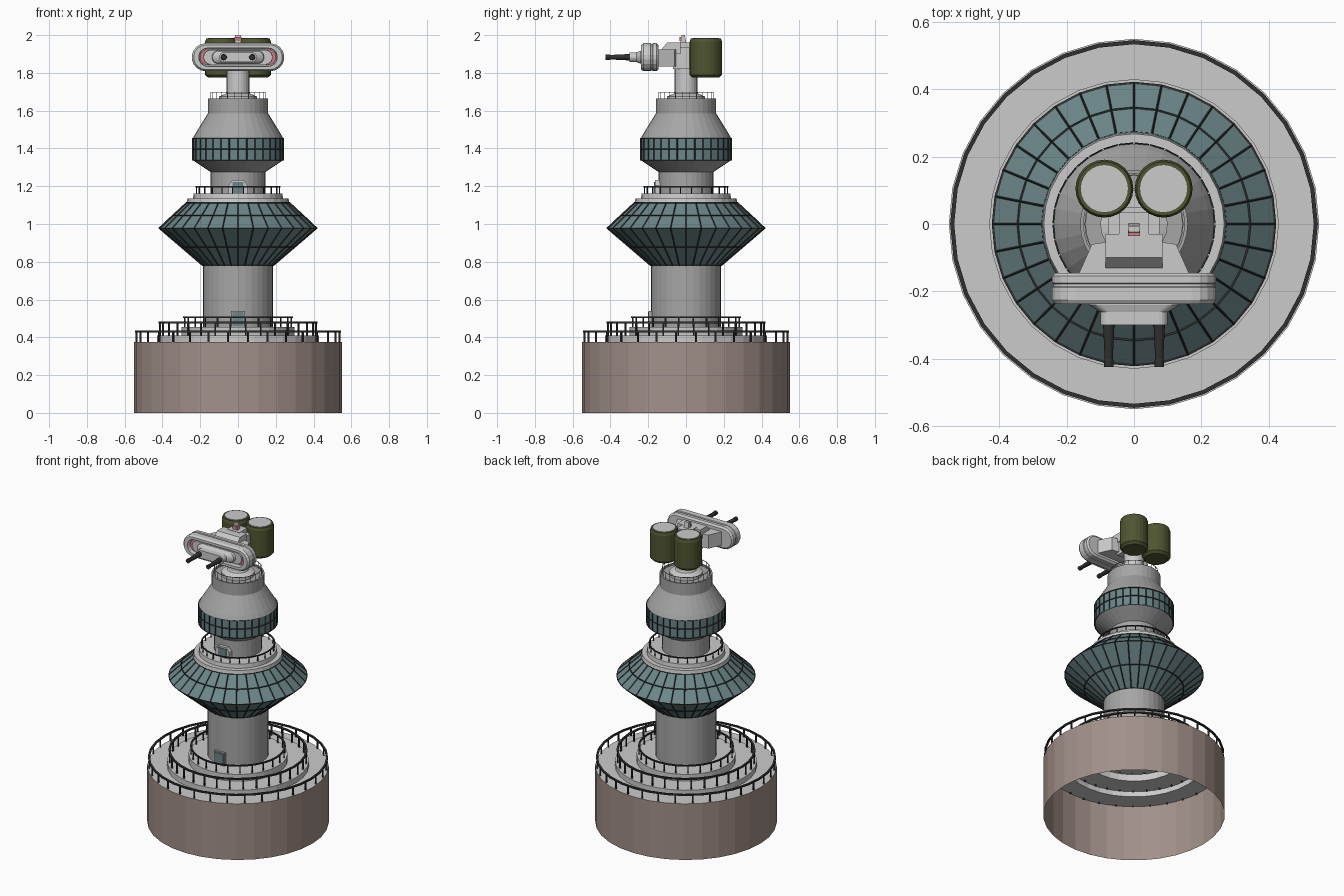
import bpy, bmesh, math
from mathutils import Vector

if "Cube" in bpy.data.objects:
    bpy.data.objects.remove(bpy.data.objects["Cube"])


def mat(name, *c):
    m = bpy.data.materials.new(name)
    m.diffuse_color = (*c, 1)
    m.use_nodes = True
    m.node_tree.nodes["Principled BSDF"].inputs["Base Color"].default_value = m.diffuse_color
    return m


BROWN = mat("brown wall", .36, .28, .25)
STEEL = mat("steel", .38, .38, .38)
GLASS = mat("teal glass", .15, .24, .25)
DARK = mat("dark metal", .03, .03, .03)
OLIVE = mat("olive", .08, .09, .03)
RED = mat("signal red", .6, .2, .22)


def finish(name, bm, m=None):
    bmesh.ops.recalc_face_normals(bm, faces=bm.faces)
    me = bpy.data.meshes.new(name)
    bm.to_mesh(me)
    bm.free()
    ob = bpy.data.objects.new(name, me)
    bpy.context.collection.objects.link(ob)
    if m:
        me.materials.append(m)
    return ob


def loft(name, loops, m=None, cap0=False, cap1=False, closed=False):
    """Skin a series of equal-length point loops."""
    bm = bmesh.new()
    rings = [[bm.verts.new(p) for p in lp] for lp in loops]
    pairs = list(zip(rings, rings[1:])) + ([(rings[-1], rings[0])] if closed else [])
    for a, b in pairs:
        for i in range(len(a)):
            j = (i + 1) % len(a)
            bm.faces.new((a[i], a[j], b[j], b[i]))
    if cap0:
        bm.faces.new(rings[0])
    if cap1:
        bm.faces.new(rings[-1])
    return finish(name, bm, m)


def lathe(name, prof, m=None, n=32, at=(0, 0), **kw):
    loops = [[(at[0] + r * math.cos(math.tau * i / n), at[1] + r * math.sin(math.tau * i / n), z)
              for i in range(n)] for r, z in prof]
    return loft(name, loops, m, **kw)


def pill(name, secs, z0, m=None, x0=0):
    """Stadium sections (y, half width, half height) stacked along y."""
    loops = []
    for y, w, h in secs:
        lp = []
        for i in range(20):
            a = -math.pi / 2 + math.pi * (i % 10) / 9 + (math.pi if i > 9 else 0)
            side = 1 if i < 10 else -1
            lp.append((x0 + side * (w - h) + h * math.cos(a), y, z0 + h * math.sin(a)))
        loops.append(lp)
    return loft(name, loops, m, cap0=True, cap1=True)


def rod(name, x, z, secs, m, n=12):
    """Round rod along y from (y, radius) sections."""
    return loft(name, [[(x + r * math.cos(math.tau * i / n), y, z + r * math.sin(math.tau * i / n))
                        for i in range(n)] for y, r in secs], m, cap0=True, cap1=True)


def prism(name, outline, x, m=None, x2=None):
    """Side outline (y, z) extruded symmetrically to +-x."""
    return loft(name, [[(s * x, y, z) for y, z in outline] for s in (-1, 1)], m, cap0=True, cap1=True)


def box(name, x, y0, y1, z0, z1, m=None):
    return prism(name, [(y0, z0), (y1, z0), (y1, z1), (y0, z1)], x, m)


def railing(name, r, z0, z1, n=32, t=.006, m=DARK):
    lathe(name + "_rail", [(r - t, z1 - 1.6 * t), (r + t, z1 - 1.6 * t), (r + t, z1), (r - t, z1)], m, closed=True)
    bm = bmesh.new()
    for i in range(n):
        a = math.tau * (i + .5) / n
        e = Vector((math.cos(a), math.sin(a), 0))
        s = Vector((-e.y, e.x, 0))
        q = [[bm.verts.new(e * (r + u * t * .7) + s * v * t * .7 + Vector((0, 0, z)))
              for u, v in ((-1, -1), (1, -1), (1, 1), (-1, 1))] for z in (z0, z1 - t)]
        for k in range(4):
            bm.faces.new((q[0][k], q[0][(k + 1) % 4], q[1][(k + 1) % 4], q[1][k]))
    finish(name + "_posts", bm, m)


def glazing(name, prof):
    """Glass shell plus a wireframe lattice of mullions."""
    lathe(name + "_glass", prof, GLASS)
    fr = lathe(name + "_mullions", prof, DARK)
    w = fr.modifiers.new("lattice", 'WIREFRAME')
    w.thickness = .009
    w.use_even_offset = False


# Open base drum and stepped decks
lathe("base_wall", [(.55, 0), (.55, .375)], BROWN)
lathe("stepped_decks", [(.55, .375), (.43, .375), (.43, .41), (.3, .41), (.3, .455), (.185, .455)])
railing("outer_railing", .54, .365, .435)
railing("middle_railing", .415, .40, .483)
railing("inner_railing", .285, .45, .51, 24, .005)

# Lower shaft and glazed saucer
lathe("lower_shaft", [(.185, .45), (.185, .78)], STEEL)
glazing("saucer", [(.185, .78), (.302, .88), (.418, .978), (.345, 1.045), (.272, 1.112)])
lathe("saucer_ledge", [(.272, 1.11), (.268, 1.135), (.238, 1.135), (.235, 1.162), (.14, 1.162)])
railing("saucer_railing", .222, 1.155, 1.2, 24, .004)

# Neck, control cabin and top drum
lathe("neck", [(.145, 1.155), (.145, 1.275), (.235, 1.335)], STEEL)
glazing("cabin", [(.238, 1.335), (.238, 1.397), (.238, 1.455)])
lathe("cabin_roof", [(.238, 1.455), (.225, 1.48), (.16, 1.585), (.16, 1.665), (.15, 1.665), (.15, 1.655), (.05, 1.655)], STEEL)
railing("roof_railing", .145, 1.65, 1.7, 24, .0018, STEEL)

# Doors facing front
box("lower_door_frame", .038, -.198, -.17, .455, .54, STEEL)
box("lower_door", .03, -.202, -.17, .46, .533, GLASS)
loft("upper_door_frame", [[(x, y, z) for x, z in
     ((-.05, 1.16), (.05, 1.16), (.05, 1.205), (.03, 1.232), (-.03, 1.232), (-.05, 1.205))] for y in (-.165, -.12)],
     None, cap0=True, cap1=True)
box("upper_door", .03, -.169, -.13, 1.163, 1.222, GLASS)

# Turret pedestal
lathe("turret_pedestal", [(.1, 1.655), (.1, 1.675), (.065, 1.69), (.06, 1.70), (.06, 1.9)], cap1=True, n=24)

# Turret body: wedge shoulders, core and raised hump
loft("turret_shoulders", [[(s * w, y, z) for s, z in ((-1, 1.835), (1, 1.835), (1, 1.925), (-1, 1.925))]
     for w, y in ((.165, -.15), (.125, -.06), (.06, -.05))], None, cap0=True, cap1=True)
box("turret_core", .075, -.07, .05, 1.82, 1.935)
prism("turret_hump", [(-.135, 1.9), (-.135, 1.92), (-.1, 1.96), (-.03, 1.96), (-.03, 1.9)], .085)
box("hump_top", .045, -.05, .035, 1.92, 1.962)
box("tank_bracket", .1, .03, .1, 1.86, 1.92)

# Beacon with red lens
prism("beacon", [(-.032, 1.955), (.002, 1.955), (-.006, 2.0), (-.024, 2.0)], .016)
box("beacon_lens", .018, -.035, -.02, 1.968, 1.99, RED)

# Gun housing with recess, signal lamps and inner shroud
ZG = 1.883
pill("gun_housing", [(-.145, .235, .062), (-.155, .245, .074), (-.175, .245, .074), (-.178, .24, .07), (-.185, .24, .07),
                     (-.188, .245, .074), (-.225, .245, .074), (-.238, .235, .065), (-.238, .208, .049),
                     (-.205, .205, .047)], ZG)
for s in (-1, 1):
    pill("signal_lamp", [(-.2, .042, .042), (-.215, .042, .042)], ZG, RED, s * .16)
pill("recess_panel", [(-.2, .185, .04), (-.224, .182, .038)], ZG)
pill("gun_shroud", [(-.22, .14, .034), (-.24, .135, .034), (-.262, .1, .026), (-.3, .1, .026)], ZG)
for s in (-1, 1):
    rod("gun_barrel", s * .075, ZG, [(-.29, .017), (-.32, .016), (-.40, .012), (-.405, .014), (-.425, .014)], DARK)

# Twin ammunition tanks at the rear
for s in (-1, 1):
    at = (s * .088, .105)
    lathe("tank", [(.07, 1.775), (.086, 1.79), (.086, 1.965), (.08, 1.982), (.07, 1.982)], OLIVE, 24, at, cap0=True, cap1=True)
    lathe("tank_lid", [(.07, 1.98), (.07, 1.986)], None, 24, at, cap1=True)
